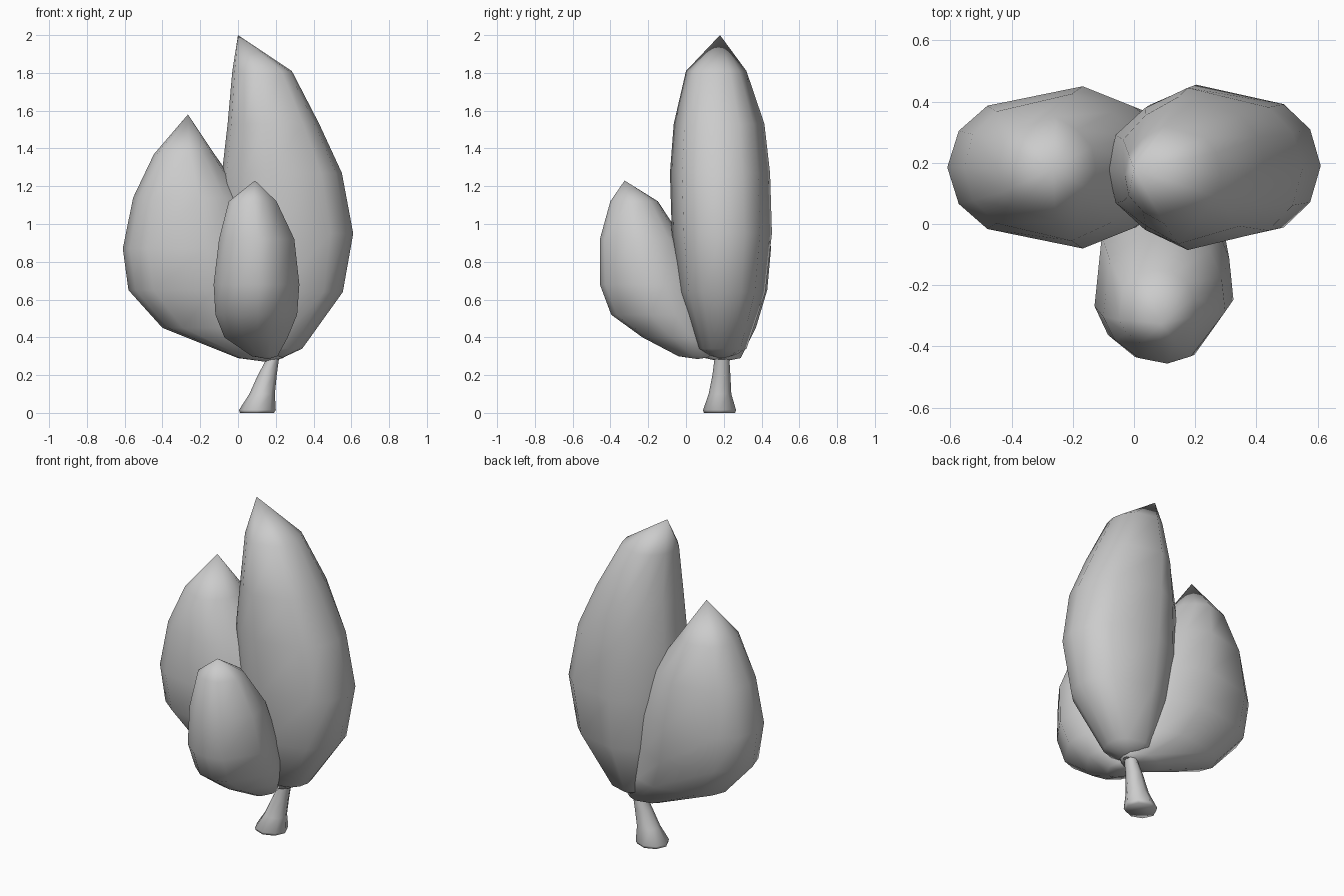
import bpy
import bmesh
from math import cos, sin, pi
from mathutils import Matrix, Vector

default_cube = bpy.data.objects.get("Cube")
if default_cube:
    bpy.data.objects.remove(default_cube, do_unlink=True)

# One plain grey for everything
grey = bpy.data.materials.new("plain grey")
grey.use_nodes = True
grey.diffuse_color = (0.6, 0.6, 0.6, 1)
grey.node_tree.nodes["Principled BSDF"].inputs["Base Color"].default_value = grey.diffuse_color


def leaf_section(angle):
    """Unit cross-section, blunt on its outer end, turned to face outward."""
    half = [(1, 0), (0.9, 0.45), (0.65, 0.76), (-0.18, 1), (-0.62, 0.75), (-0.92, 0.42)]
    mirrored = [(-1, 0)] + [(s, -t) for s, t in reversed(half[1:])]
    turn = Matrix.Rotation(angle, 2)
    return [turn @ Vector(point) for point in half + mirrored]


def round_section(sides):
    return [Vector((cos(2 * pi * i / sides), sin(2 * pi * i / sides))) for i in range(sides)]


def bridge(bm, lower, upper):
    count = len(lower)
    for i in range(count):
        j = (i + 1) % count
        bm.faces.new((lower[i], lower[j], upper[j], upper[i]))


def loft(name, section, rings, bottom=None, tip=None):
    """Skin rings given as (z, x min, x max, y min, y max), bottom to top."""
    bm = bmesh.new()
    loops = []
    for z, x0, x1, y0, y1 in rings:
        loops.append([bm.verts.new(((x0 + x1) / 2 + (x1 - x0) / 2 * p.x,
                                    (y0 + y1) / 2 + (y1 - y0) / 2 * p.y, z))
                      for p in section])
    for lower, upper in zip(loops, loops[1:]):
        bridge(bm, lower, upper)
    # Close each end with a point or a flat cap
    for loop, point in ((loops[0], bottom), (loops[-1], tip)):
        if point is None:
            bm.faces.new(loop)
            continue
        apex = bm.verts.new(point)
        for i, vert in enumerate(loop):
            bm.faces.new((vert, loop[(i + 1) % len(loop)], apex))
    bmesh.ops.recalc_face_normals(bm, faces=bm.faces[:])
    for face in bm.faces:
        face.smooth = True
    mesh = bpy.data.meshes.new(name)
    bm.to_mesh(mesh)
    bm.free()
    mesh.materials.append(grey)
    bpy.context.collection.objects.link(bpy.data.objects.new(name, mesh))


# Tall foliage clump
loft("tall_foliage", leaf_section(0), [
    (0.34, 0.08, 0.34, 0.06, 0.32),
    (0.64, -0.03, 0.555, -0.04, 0.42),
    (0.95, -0.08, 0.61, -0.075, 0.455),
    (1.27, -0.085, 0.55, -0.085, 0.445),
    (1.53, -0.055, 0.43, -0.065, 0.415),
    (1.81, -0.03, 0.285, 0.0, 0.32),
], bottom=(0.19, 0.19, 0.27), tip=(0, 0.18, 2))

# Medium foliage clump leaning to the right
loft("medium_foliage", leaf_section(pi), [
    (0.29, 0.0, 0.24, 0.1, 0.29),
    (0.45, -0.4, 0.22, 0.02, 0.37),
    (0.65, -0.58, 0.18, -0.06, 0.43),
    (0.87, -0.61, 0.14, -0.08, 0.45),
    (1.14, -0.555, 0.04, -0.055, 0.425),
    (1.37, -0.445, -0.125, 0.01, 0.35),
], bottom=(0.15, 0.19, 0.27), tip=(-0.265, 0.18, 1.58))

# Small foliage clump leaning to the front, twisted slightly to the right
loft("small_foliage", leaf_section(-pi / 2 - 0.4), [
    (0.3, 0.07, 0.21, -0.04, 0.16),
    (0.4, -0.08, 0.265, -0.23, 0.17),
    (0.52, -0.13, 0.315, -0.395, 0.14),
    (0.68, -0.14, 0.327, -0.455, 0.08),
    (0.92, -0.11, 0.3, -0.455, -0.02),
    (1.12, -0.055, 0.205, -0.4, -0.15),
], bottom=(0.16, 0.06, 0.285), tip=(0.09, -0.325, 1.23))

# Short bent trunk flaring at the foot
loft("trunk", round_section(8), [
    (0, 0.01, 0.19, 0.095, 0.26),
    (0.015, 0.005, 0.2, 0.09, 0.265),
    (0.1, 0.06, 0.195, 0.12, 0.24),
    (0.2, 0.105, 0.205, 0.14, 0.235),
    (0.28, 0.148, 0.216, 0.15, 0.23),
    (0.36, 0.165, 0.23, 0.155, 0.225),
])
